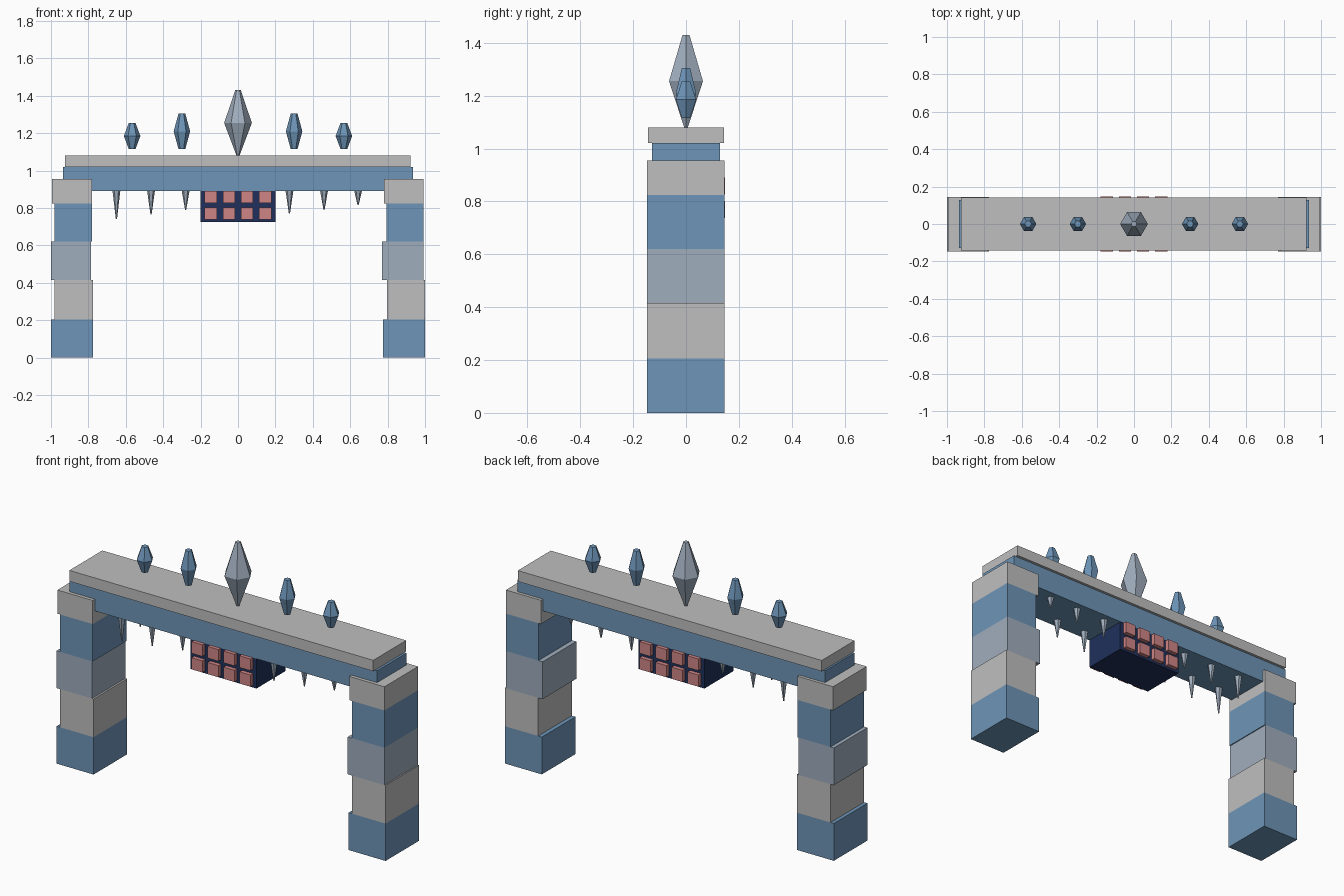
import bpy
import bmesh
from mathutils import Matrix

if "Cube" in bpy.data.objects:
    bpy.data.objects.remove(bpy.data.objects["Cube"], do_unlink=True)


def material(name, rgb):
    m = bpy.data.materials.new(name)
    m.use_nodes = True
    m.diffuse_color = (*rgb, 1)
    m.node_tree.nodes["Principled BSDF"].inputs["Base Color"].default_value = (*rgb, 1)
    return m


BLUE = material("ice blue", (0.155, 0.30, 0.48))
GREY = material("snow grey", (0.52, 0.52, 0.52))
PALE = material("pale frost", (0.35, 0.42, 0.51))
PINK = material("tile pink", (0.63, 0.235, 0.235))
NAVY = material("dark navy", (0.014, 0.03, 0.105))


def finish(name, bm, mat):
    me = bpy.data.meshes.new(name)
    bmesh.ops.recalc_face_normals(bm, faces=bm.faces)
    bm.to_mesh(me)
    bm.free()
    me.materials.append(mat)
    ob = bpy.data.objects.new(name, me)
    bpy.context.collection.objects.link(ob)
    return ob


def box(name, x, y, z, mat):
    """Box from (min, max) pairs on each axis."""
    bm = bmesh.new()
    mid = [(a + b) / 2 for a, b in (x, y, z)]
    size = [b - a for a, b in (x, y, z)]
    bmesh.ops.create_cube(bm, size=1, matrix=Matrix.Translation(mid) @ Matrix.Diagonal((*size, 1)))
    return finish(name, bm, mat)


def spindle(name, x, y, rings, mat):
    """Six-sided solid through (z, radius) rings, with corners along x."""
    bm = bmesh.new()
    previous = None
    for z, r in rings:
        ring = bmesh.ops.create_circle(bm, segments=6, radius=r,
                                       matrix=Matrix.Translation((x, y, z))
                                       @ Matrix.Rotation(1.5707963, 4, "Z"))["verts"]
        if previous:
            for i in range(6):
                j = (i + 1) % 6
                bm.faces.new((previous[i], previous[j], ring[j], ring[i]))
        else:
            bm.faces.new(ring)
        previous = ring
    bm.faces.new(previous)
    return finish(name, bm, mat)


# Pillars of slightly staggered blocks
levels = [0, 0.205, 0.415, 0.62, 0.825, 0.955]
colours = [BLUE, GREY, PALE, BLUE, GREY]
pillars = {
    "right": [(-1, -0.775), (-0.98, -0.775), (-1, -0.785), (-0.98, -0.78), (-0.995, -0.78)],
    "left": [(0.775, 1), (0.797, 1), (0.77, 0.993), (0.795, 0.993), (0.78, 0.993)],
}
for side, spans in pillars.items():
    for i, span in enumerate(spans):
        part = "pillar_cap" if i == 4 else f"pillar_block_{i + 1}"
        box(f"{side}_{part}", span, (-0.147, 0.145), (levels[i], levels[i + 1]), colours[i])

# Beam and top slab
box("beam", (-0.935, 0.935), (-0.128, 0.128), (0.89, 1.02), BLUE)
box("top_slab", (-0.925, 0.922), (-0.143, 0.143), (1.02, 1.08), GREY)

# Hanging panel with raised tiles on front and back
box("panel", (-0.2, 0.2), (-0.125, 0.125), (0.725, 0.892), NAVY)
for side, sign in (("front", -1), ("back", 1)):
    for row, z in enumerate((0.77, 0.858)):
        for col in range(4):
            x = (col - 1.5) * 0.097
            y = sorted((sign * 0.12, sign * 0.148))
            box(f"{side}_tile_{row}_{col}", (x - 0.033, x + 0.033), y, (z - 0.032, z + 0.032), PINK)

# Crystals above the slab
spindle("centre_crystal", 0, 0, [(1.08, 0.008), (1.255, 0.074), (1.43, 0.015)], PALE)
for x, top in ((0.3, 1.305), (0.566, 1.255)):
    for sign in (-1, 1):
        rings = [(1.115, 0.018), ((1.115 + top) / 2, 0.044), (top, 0.018)]
        spindle("small_crystal", sign * x, 0, rings, BLUE)

# Two rows of icicles under the beam
icicles = [(-0.65, 0.74), (-0.465, 0.765), (-0.28, 0.79), (0.275, 0.77), (0.46, 0.79), (0.642, 0.815)]
for x, tip in icicles:
    for y, shorter in ((-0.08, 0), (0.08, 0.02)):
        spindle("icicle", x, y, [(tip + shorter, 0.003), (0.893, 0.021)], PALE)
